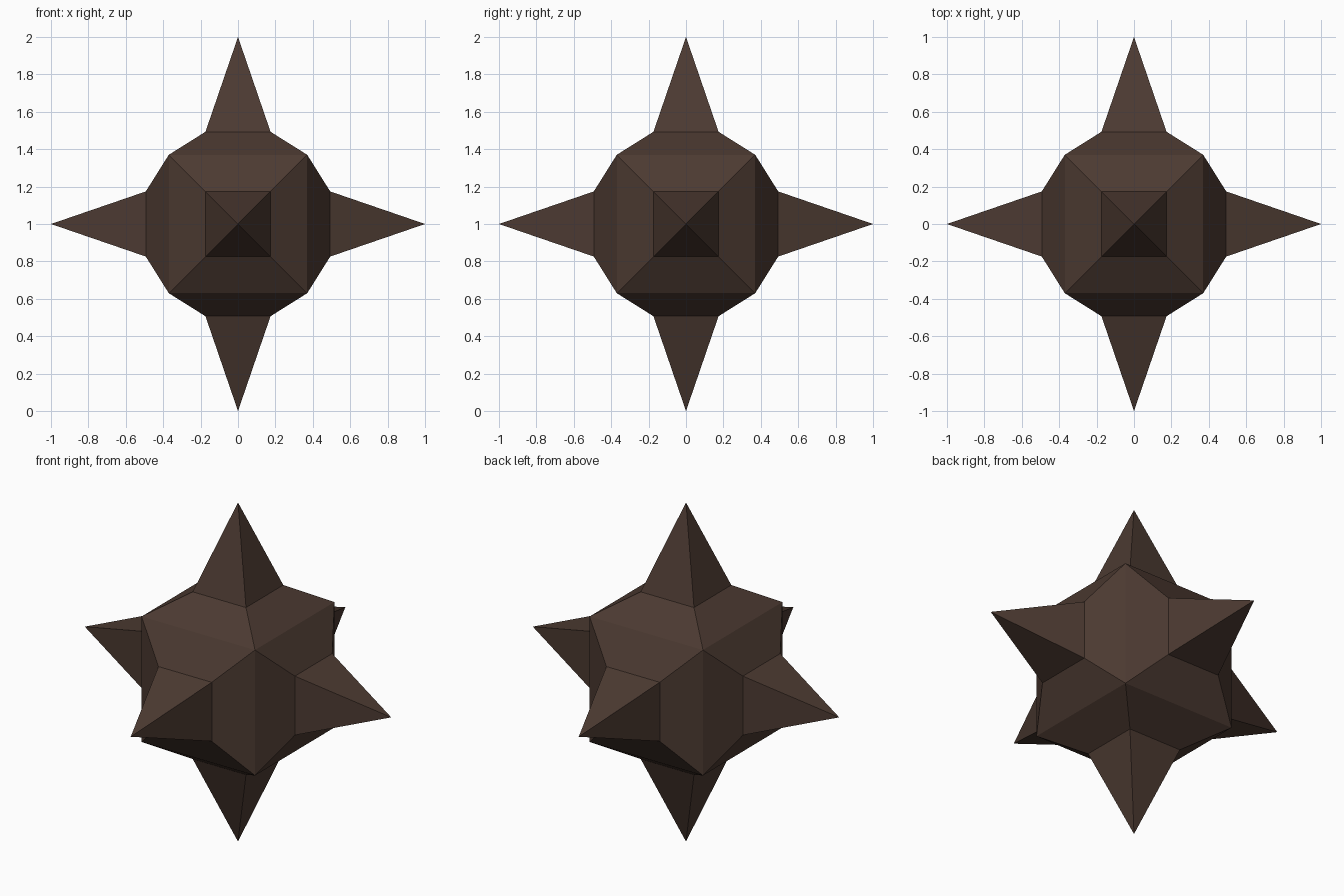
import bpy, bmesh
from mathutils import Vector

if "Cube" in bpy.data.objects:
    bpy.data.objects.remove(bpy.data.objects["Cube"])

CORE, BASE, BASE_DIST, TIP = 0.37, 0.174, 0.493, 1.0

# Single dark brown colour
brown = bpy.data.materials.new("dark brown")
brown.diffuse_color = (0.072, 0.042, 0.031, 1)
brown.use_nodes = True
brown.node_tree.nodes["Principled BSDF"].inputs["Base Color"].default_value = brown.diffuse_color

# Cube core
bm = bmesh.new()
bmesh.ops.create_cube(bm, size=2 * CORE)
bm.normal_update()

# Raise each side into a tapered shoulder, then a four-sided spike
for face in bmesh.ops.extrude_discrete_faces(bm, faces=bm.faces[:])["faces"]:
    c = face.calc_center_median()
    n = c.normalized()
    for v in face.verts:
        v.co = n * BASE_DIST + (v.co - c) * (BASE / CORE)
    tip = bmesh.ops.poke(bm, faces=[face])["verts"][0]
    tip.co = n * TIP

bmesh.ops.recalc_face_normals(bm, faces=bm.faces[:])
bmesh.ops.translate(bm, verts=bm.verts[:], vec=Vector((0, 0, TIP)))

mesh = bpy.data.meshes.new("spiked_ball")
bm.to_mesh(mesh)
bm.free()
mesh.materials.append(brown)
obj = bpy.data.objects.new("spiked_ball", mesh)
bpy.context.collection.objects.link(obj)
